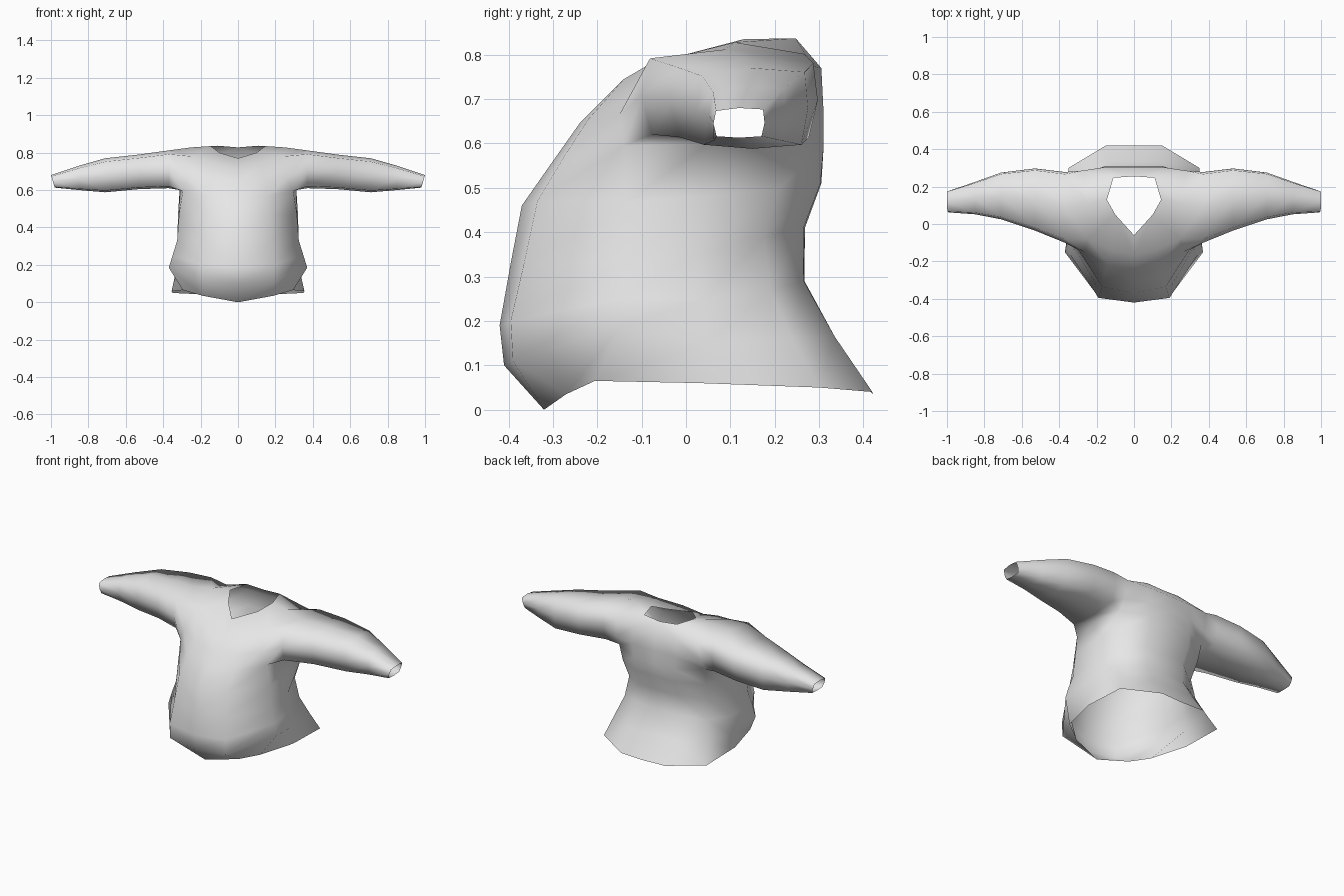
import bpy, bmesh

fabric = bpy.data.materials.new("grey fabric")
fabric.diffuse_color = (0.8, 0.8, 0.8, 1)

# Half-body rows from hem to chest, each running front centre -> side -> back centre
body = [
    [(0, -.32, 0), (.19, -.27, .035), (.295, -.205, .065), (.355, .03, .06), (.35, .30, .05), (.15, .42, .04), (0, .42, .035)],
    [(0, -.41, .10), (.19, -.39, .11), (.37, -.15, .185), (.335, .05, .15), (.32, .24, .16), (.14, .335, .165), (0, .335, .165)],
    [(0, -.42, .19), (.19, -.395, .20), (.35, -.15, .25), (.33, .04, .25), (.285, .19, .27), (.13, .265, .29), (0, .267, .29)],
    [(0, -.395, .33), (.18, -.365, .33), (.325, -.14, .33), (.315, .03, .35), (.265, .175, .39), (.13, .265, .41), (0, .268, .41)],
    [(0, -.37, .46), (.17, -.335, .47), (.315, -.13, .47), (.32, .04, .48), (.285, .21, .50), (.14, .303, .51), (0, .305, .51)],
]
# Chest rows; the side point is missing where the armhole is
chest = [
    [(0, -.30, .56), (.16, -.275, .57), (.295, -.14, .595), (.312, .05, .60), (.295, .23, .60), (.14, .31, .59), (0, .31, .59)],
    [(0, -.24, .645), (.14, -.22, .655), (.262, -.15, .665), None, (.29, .265, .66), (.15, .31, .67), (0, .31, .67)],
    [(0, -.165, .715), (.12, -.14, .745), (.245, -.08, .78), None, (.28, .285, .775), (.15, .305, .77), (0, .305, .77)],
]
neckline = [(0, -.06, .77), (.10, .05, .80), (.145, .13, .835), (.11, .247, .837), (0, .255, .828)]

# Sleeve rings: x, front y, back y, bottom z, top z, x shift of the underside
sleeve = [
    (.37, -.10, .278, .61, .812, 0),
    (.53, -.035, .297, .605, .79, 0),
    (.71, .025, .275, .588, .77, 0),
    (.85, .052, .225, .60, .73, 0),
    (1.0, .062, .177, .613, .68, -.02),
]
# Rounded-box section: underside, front, top, back
section = [(.5, 0), (.06, .05), (0, .48), (.05, .9), (.5, 1), (.97, .95), (1, .5), (.94, .05)]

bm = bmesh.new()


def verts(points):
    return [p and bm.verts.new(p) for p in points]


# Body and chest panels
rows = [verts(r) for r in body + chest]
for a, b in zip(rows, rows[1:]):
    for j in range(6):
        quad = (a[j], a[j + 1], b[j + 1], b[j])
        if None not in quad:
            bm.faces.new(quad)

# Shoulder yoke between the chest, the neckline and the shoulder point
n = verts(neckline)
shoulder = bm.verts.new((.25, .11, .828))
t = rows[7]
for f in [(t[0], t[1], n[1], n[0]), (t[1], t[2], n[1]), (t[2], shoulder, n[2], n[1]),
          (shoulder, t[4], n[3], n[2]), (t[4], t[5], n[3]), (t[5], t[6], n[4], n[3])]:
    bm.faces.new(f)

# Sleeve lofted from the armhole to the open cuff
r5, r6 = rows[5], rows[6]
ring = [r5[3], r5[2], r6[2], t[2], shoulder, t[4], r6[4], r5[4]]
for x, y0, y1, z0, z1, shift in sleeve:
    nxt = verts([(x + shift * (1 - v), y0 + u * (y1 - y0), z0 + v * (z1 - z0)) for u, v in section])
    for k in range(8):
        m = (k + 1) % 8
        bm.faces.new((ring[k], nxt[k], nxt[m], ring[m]))
    ring = nxt

for f in bm.faces:
    f.smooth = True

mesh = bpy.data.meshes.new("shirt")
bm.to_mesh(mesh)
bm.free()
mesh.materials.append(fabric)
shirt = bpy.data.objects.new("shirt", mesh)
bpy.context.collection.objects.link(shirt)

# Mirror to the other side
mirror = shirt.modifiers.new("mirror", 'MIRROR')
mirror.use_axis[0] = True
mirror.use_clip = True
mirror.merge_threshold = 0.001
